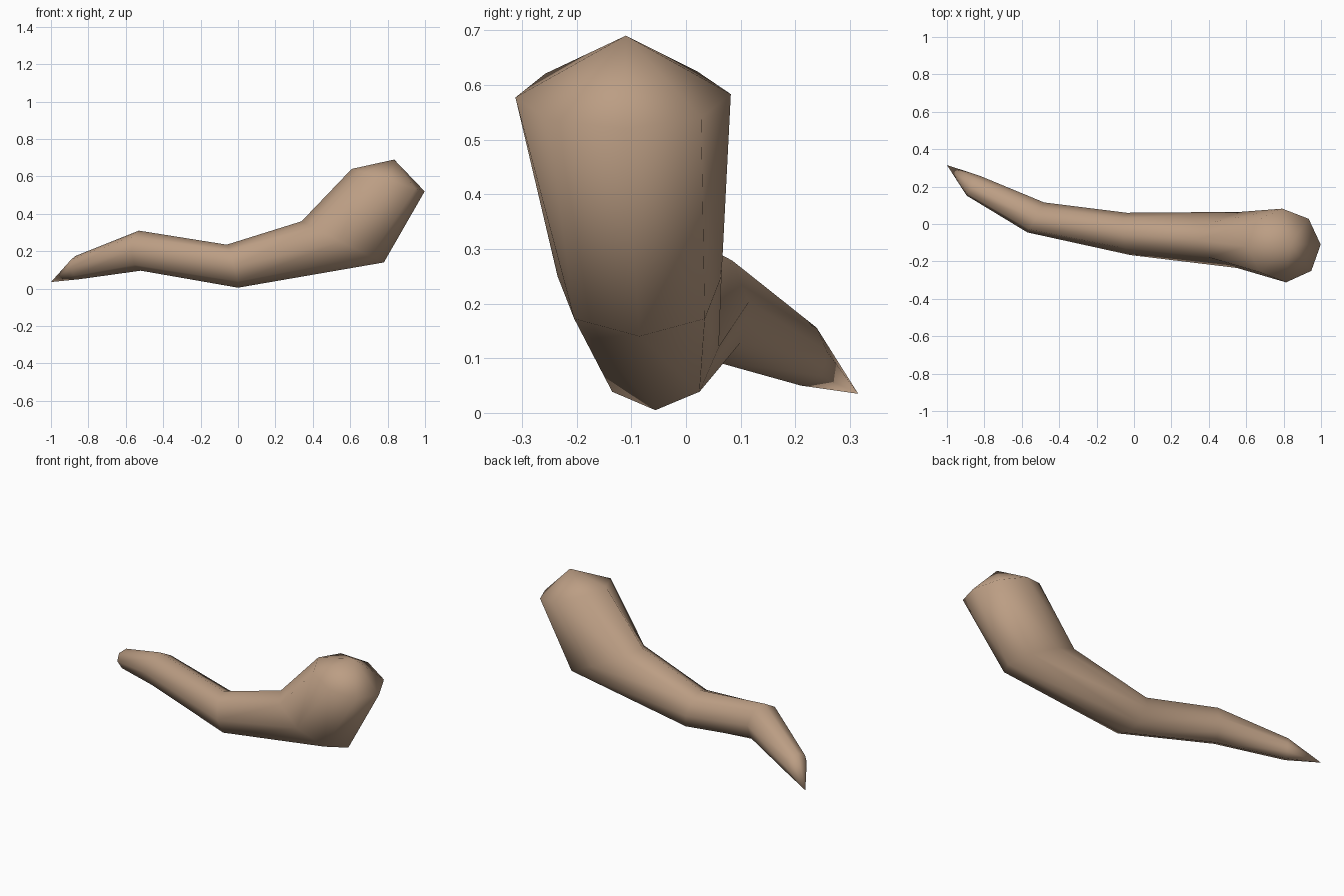
import bpy
import bmesh
from math import sin, cos, tau
from mathutils import Vector

cube = bpy.data.objects.get("Cube")
if cube:
    bpy.data.objects.remove(cube, do_unlink=True)

SIDES = 8

# Single warm brown colour
brown = bpy.data.materials.new("warm_brown")
brown.use_nodes = True
colour = (0.50, 0.34, 0.23, 1)
brown.diffuse_color = colour
brown.node_tree.nodes["Principled BSDF"].inputs["Base Color"].default_value = colour

# Cross-sections from thin end to thick end:
# centre, upward half-axis, backward half-axis, widening of the underside
sections = [
    ((-0.86, 0.205, 0.112), (-0.01, -0.005, 0.062), (0.035, 0.053, 0), 0),
    ((-0.525, 0.035, 0.203), (-0.005, -0.01, 0.107), (0.045, 0.08, 0), 0),
    ((-0.03, -0.053, 0.12), (-0.03, 0.003, 0.115), (-0.01, 0.113, 0), 0),
    ((0.56, -0.085, 0.25), (-0.22, 0, 0.11), (0.01, 0.15, 0), 0.18),
    ((0.803, -0.115, 0.58), (-0.195, -0.005, 0.06), (-0.01, 0.197, 0.003), 0),
]
thin_tip = (-1.0, 0.315, 0.035)
thick_tip = (0.835, -0.11, 0.69)


def add_ring(bm, centre, up, back, flare):
    """One eight-sided loop around the branch."""
    ring = []
    for i in range(SIDES):
        a = tau * i / SIDES
        width = sin(a) * (1 - flare * cos(a))
        ring.append(bm.verts.new(Vector(centre) + Vector(up) * cos(a) + Vector(back) * width))
    return ring


def add_fan(bm, ring, tip):
    """Close an end with a point."""
    apex = bm.verts.new(tip)
    for i in range(SIDES):
        bm.faces.new((ring[i], ring[(i + 1) % SIDES], apex))


# Bent tapering branch
bm = bmesh.new()
rings = [add_ring(bm, *section) for section in sections]
for a, b in zip(rings, rings[1:]):
    for i in range(SIDES):
        j = (i + 1) % SIDES
        bm.faces.new((a[i], a[j], b[j], b[i]))
add_fan(bm, rings[0], thin_tip)
add_fan(bm, rings[-1], thick_tip)
bmesh.ops.recalc_face_normals(bm, faces=bm.faces)
for face in bm.faces:
    face.smooth = True

mesh = bpy.data.meshes.new("bent_branch")
bm.to_mesh(mesh)
bm.free()
mesh.materials.append(brown)
branch = bpy.data.objects.new("bent_branch", mesh)
bpy.context.collection.objects.link(branch)
